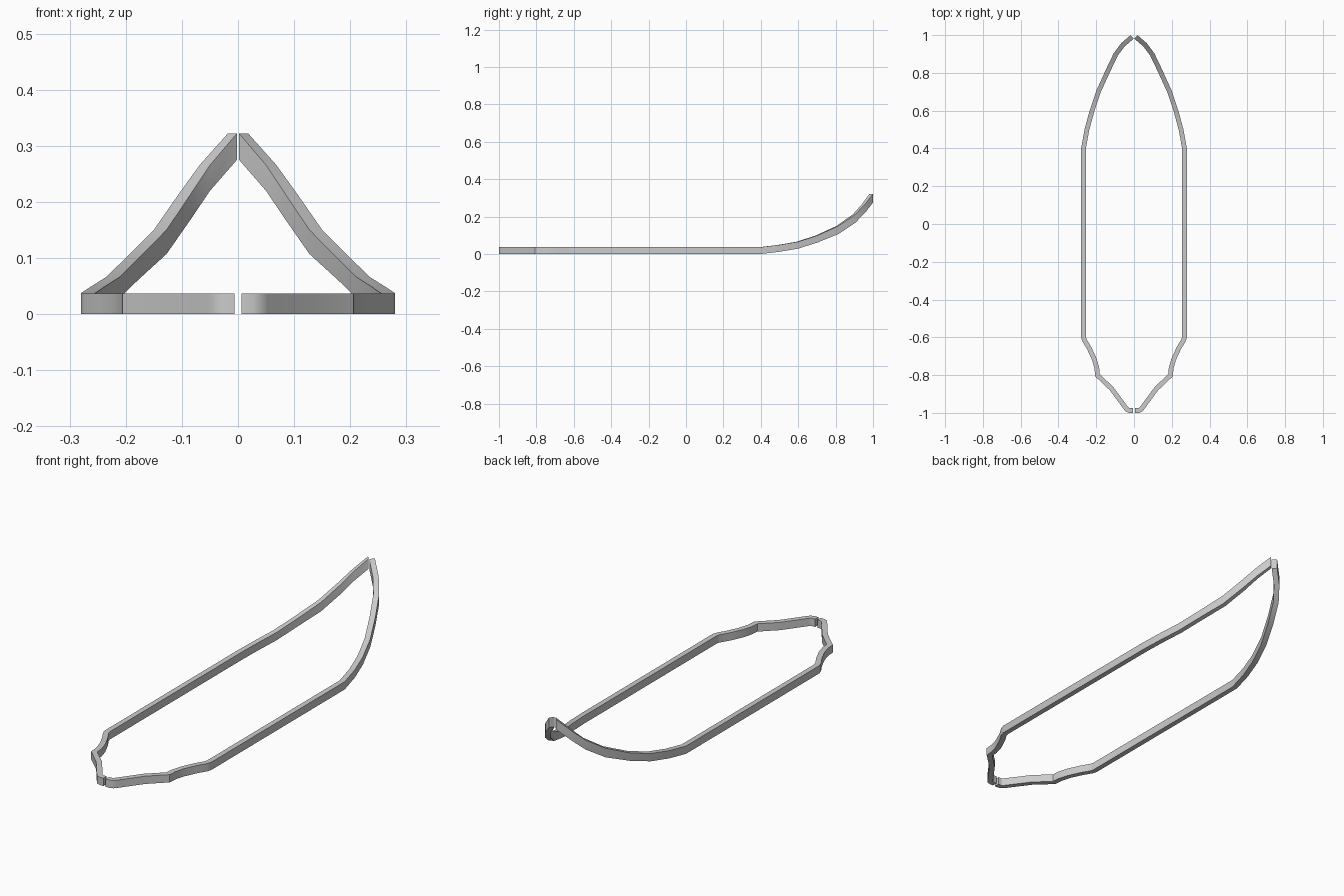
import bpy, bmesh
from mathutils import Vector

if "Cube" in bpy.data.objects:
    bpy.data.objects.remove(bpy.data.objects["Cube"])

WIDTH = 0.025

# outer edge of the right half, from raised tip to blunt end: x, y, bottom z, top z
tip = [(.018, 1.0, .275, .322), (.068, .957, .220, .266), (.107, .905, .167, .212),
       (.150, .815, .107, .150), (.200, .705, .062, .100), (.235, .600, .029, .066),
       (.262, .500, .012, .049), (.280, .400, 0, .037)]
end = [(.280, -.600), (.273, -.622), (.248, -.664), (.222, -.720), (.209, -.765), (.206, -.806),
       (.128, -.880), (.053, -.982), (.042, -.994), (.026, -1.0), (.006, -1.0)]
path = tip + [(x, y, 0, .037) for x, y in end]


def inward_offsets(points, width):
    """Mitred plan offset towards the middle for every path point."""
    pts = [Vector(p[:2]) for p in points]
    normals = []
    for a, b in zip(pts, pts[1:]):
        d = (b - a).normalized()
        normals.append(Vector((d.y, -d.x)))
    out = []
    for i, p in enumerate(pts):
        n0, n1 = normals[max(i - 1, 0)], normals[min(i, len(normals) - 1)]
        m = (n0 + n1).normalized()
        out.append(p + m * (width / m.dot(n0)))
    return out


# one half rail: rectangular section swept along the path
bm = bmesh.new()
rings = []
for (x, y, z0, z1), q in zip(path, inward_offsets(path, WIDTH)):
    corners = [(x, y, z0), (x, y, z1), (q.x, q.y, z1), (q.x, q.y, z0)]
    rings.append([bm.verts.new(c) for c in corners])
for a, b in zip(rings, rings[1:]):
    for k in range(4):
        j = (k + 1) % 4
        bm.faces.new((a[k], a[j], b[j], b[k]))
bm.faces.new(rings[0])
bm.faces.new(rings[-1][::-1])
bmesh.ops.recalc_face_normals(bm, faces=bm.faces[:])
mesh = bpy.data.meshes.new("rim_rail")
bm.to_mesh(mesh)
bm.free()
rail = bpy.data.objects.new("rim_rail", mesh)
bpy.context.collection.objects.link(rail)

bpy.context.view_layer.objects.active = rail
rail.select_set(True)
bpy.ops.object.shade_smooth_by_angle(angle=0.52)

# matching left half, kept separate by the small gaps
mirror = rail.modifiers.new("Mirror", 'MIRROR')
mirror.use_mirror_merge = False
